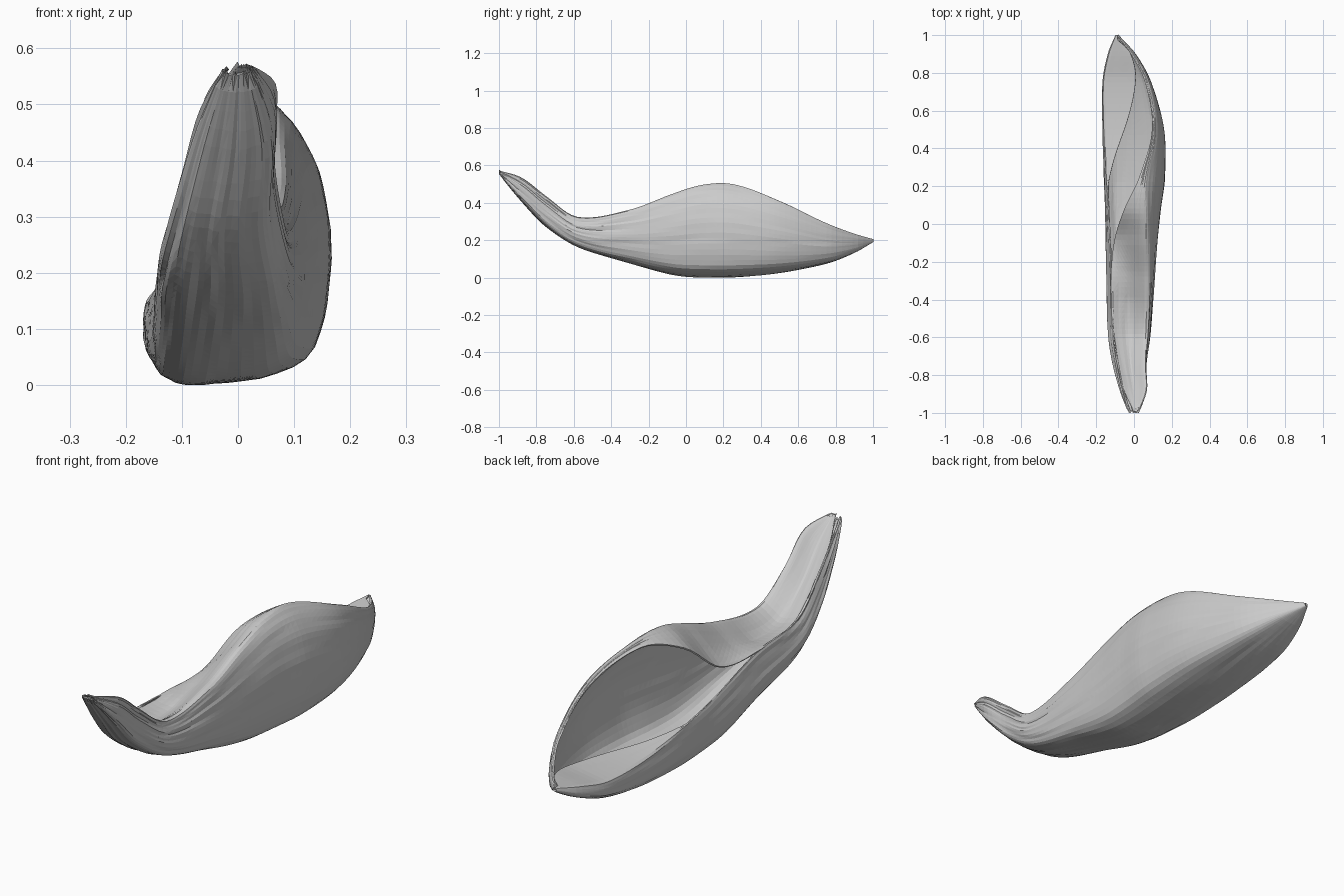
import bpy, bmesh, random
from mathutils import Vector, noise

if "Cube" in bpy.data.objects:
    bpy.data.objects.remove(bpy.data.objects["Cube"])

random.seed(4)

# Stations along the pod: y, left rim x z, left bulge x, keel x z,
# right bulge x, top ridge x z, curled edge x z
STATIONS = [
    (-1.00, -.022, .562, -.026, .000, .556, .024, .020, .568, .000, .570),
    (-0.88, -.058, .500, -.070, -.01, .410, .062, .060, .528, -.05, .495),
    (-0.75, -.085, .410, -.105, -.03, .275, .060, .054, .430, -.08, .400),
    (-0.58, -.110, .310, -.135, -.03, .166, .082, .062, .318, -.11, .300),
    (-0.30, -.120, .280, -.143, -.04, .078, .105, .070, .358, -.12, .285),
    (-0.08, -.128, .225, -.148, -.05, .018, .122, .065, .438, -.10, .300),
    (0.08, -.135, .190, -.150, -.055, .002, .140, .065, .486, -.05, .425),
    (0.25, -.145, .170, -.156, -.055, .002, .161, .072, .487, .030, .475),
    (0.50, -.158, .148, -.164, -.05, .026, .154, .115, .400, .095, .392),
    (0.75, -.158, .152, -.164, -.05, .076, .087, .075, .283, .060, .278),
    (0.90, -.130, .180, -.136, -.07, .133, .005, -.005, .228, -.015, .222),
    (1.00, -.093, .200, -.095, -.09, .190, -.085, -.086, .200, -.09, .200),
]
ROWS, COLS = 72, 66


def clamp(v):
    return max(0, min(1, v))


def hermite(p0, p1, m0, m1, t):
    t2, t3 = t * t, t * t * t
    return ((2 * t3 - 3 * t2 + 1) * p0 + (t3 - 2 * t2 + t) * m0
            + (3 * t2 - 2 * t3) * p1 + (t3 - t2) * m1)


def station_at(y):
    """Smoothly interpolate the station values at y."""
    s = STATIONS
    i = max(k for k in range(len(s) - 1) if s[k][0] <= y + 1e-9)
    h = s[i + 1][0] - s[i][0]
    t = (y - s[i][0]) / h

    def slope(k, c):
        a, b = max(k - 1, 0), min(k + 1, len(s) - 1)
        return (s[b][c] - s[a][c]) / (s[b][0] - s[a][0])
    return [hermite(s[i][c], s[i + 1][c], slope(i, c) * h, slope(i + 1, c) * h, t)
            for c in range(1, 11)]


def section(y):
    """Open cross-section: inner flap, left rim, keel, right wall, curled edge."""
    lx, lz, lb, bx, bz, rb, tx, tz, ex, ez = station_at(y)
    sag = .035 * clamp((-.1 - y) / .3) * clamp((y + 1) / .15)
    arch = .1 * (tx - ex) * clamp((y + .25) / .3)
    flap = .004 + max(0, ex - lx) * .95 * clamp((y - .2) / .7) * clamp((1 - y) / .06)
    pts = [
        (lx + flap, lz + .15 * flap),
        (lx, lz),
        (lb, bz + .42 * (lz - bz)),
        (lb + .25 * (bx - lb), bz + .08 * (lz - bz)),
        (bx, bz),
        (bx + .8 * (rb - bx), bz + .09 * (tz - bz)),
        (rb, bz + .46 * (tz - bz)),
        (rb + .27 * (tx - rb), bz + .8 * (tz - bz)),
        (tx, tz),
        ((tx + ex) / 2, (tz + ez) / 2 - sag + arch),
        (ex, ez)]
    pts = [Vector(p) for p in pts]
    out, n = [], len(pts) - 1
    for k in range(COLS + 1):
        f = k / COLS * n
        i = min(int(f), n - 1)
        m0 = (pts[i + 1] - pts[max(i - 1, 0)]) * .5
        m1 = (pts[min(i + 2, n)] - pts[i]) * .5
        if i == 0:      # keep the fold of the flap crisp
            m0 = m1 = pts[1] - pts[0]
        if i == 1:
            m0 = pts[2] - pts[1]
        out.append(hermite(pts[i], pts[i + 1], m0, m1, f - i))
    return out


# Dry husk: one lofted sheet with lengthwise wrinkles
bm = bmesh.new()
rows = []
for r in range(ROWS + 1):
    y = -1 + 2 * r / ROWS
    sec = section(y)
    centre = sum(sec, Vector((0, 0))) / len(sec)
    fade = clamp((1 - y) / .25) * (.3 + .7 * clamp((y + 1) / .1))
    rough = .003 + .0035 * clamp((-.2 - y) / .4)
    row = []
    for k, p in enumerate(sec):
        w = noise.noise(Vector((k * .45, y * 2.6, 1.7)))
        w += .6 * noise.noise(Vector((k * .9, y * 5.0, 8.3)))
        d = p - centre
        if d.length > 1e-6:
            p = p + d.normalized() * w * rough * fade
        # ragged broken stalk end
        jag = random.uniform(0, .012) if r == 0 else 0
        row.append(bm.verts.new((p.x, y + jag, max(p.y - jag * .6, 0) + .003)))
    rows.append(row)
for a, b in zip(rows, rows[1:]):
    for k in range(COLS):
        bm.faces.new((a[k], a[k + 1], b[k + 1], b[k]))
bmesh.ops.triangulate(bm, faces=bm.faces[:])
mesh = bpy.data.meshes.new("seed_husk")
bm.to_mesh(mesh)
bm.free()
husk = bpy.data.objects.new("seed_husk", mesh)
bpy.context.collection.objects.link(husk)

# Thin wall thickness
wall = husk.modifiers.new("wall", 'SOLIDIFY')
wall.thickness = .006
wall.offset = 0

grey = bpy.data.materials.new("pale grey")
grey.diffuse_color = (.6, .6, .6, 1)
grey.use_nodes = True
grey.node_tree.nodes["Principled BSDF"].inputs["Base Color"].default_value = grey.diffuse_color
mesh.materials.append(grey)
